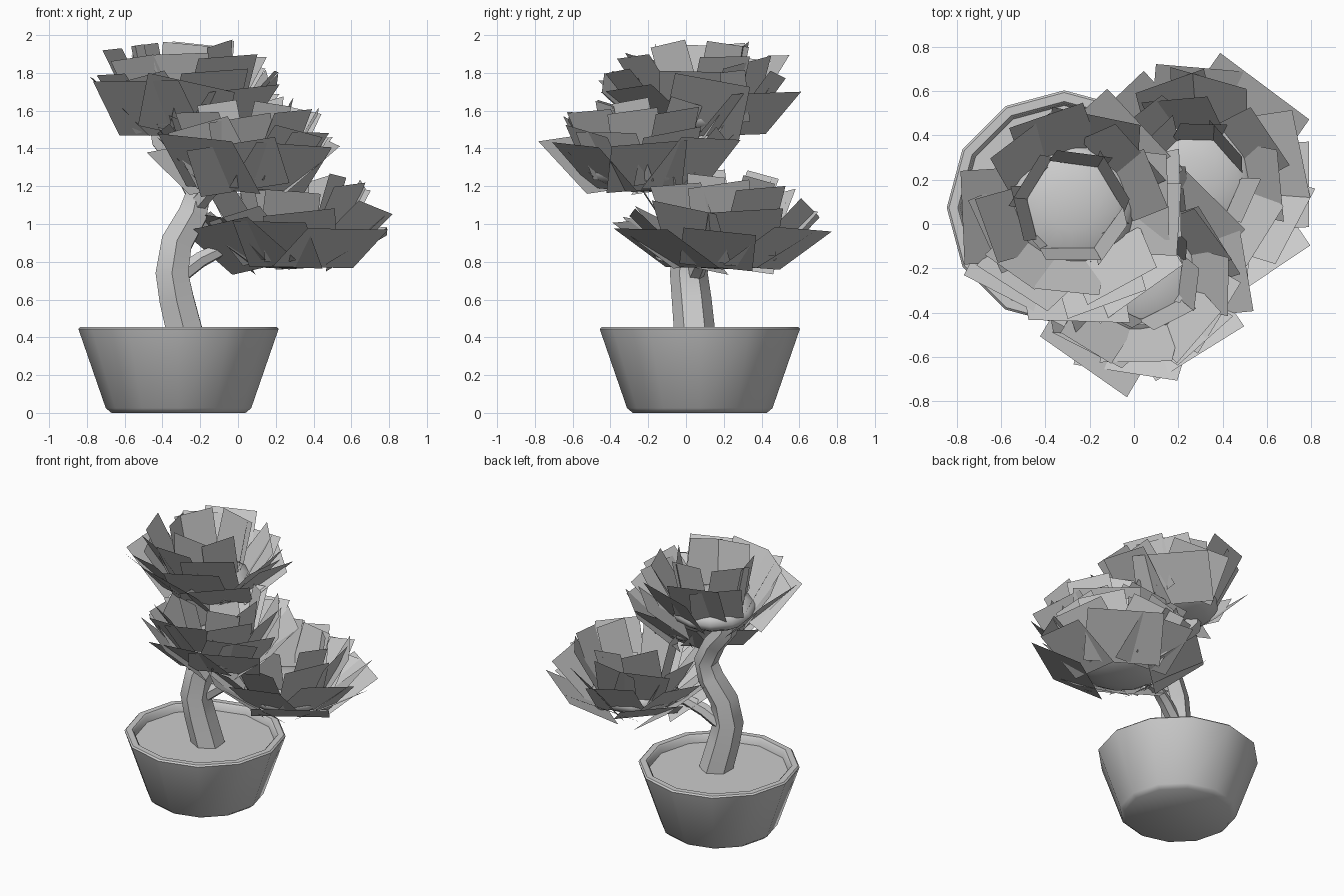
import bpy, bmesh, math, random
from mathutils import Vector, Matrix

cube = bpy.data.objects.get("Cube")
if cube:
    bpy.data.objects.remove(cube, do_unlink=True)
random.seed(5)

grey = bpy.data.materials.new("plain grey")
grey.use_nodes = True
GREY = (0.6, 0.6, 0.6, 1)
grey.diffuse_color = GREY
grey.node_tree.nodes["Principled BSDF"].inputs["Base Color"].default_value = GREY


def make_object(name, bm, smooth_angle=None):
    mesh = bpy.data.meshes.new(name)
    bm.to_mesh(mesh)
    bm.free()
    mesh.materials.append(grey)
    obj = bpy.data.objects.new(name, mesh)
    bpy.context.collection.objects.link(obj)
    if smooth_angle:
        bpy.ops.object.select_all(action='DESELECT')
        obj.select_set(True)
        bpy.context.view_layer.objects.active = obj
        bpy.ops.object.shade_smooth_by_angle(angle=math.radians(smooth_angle))


def loft(bm, rings, cap_end=True):
    """Join equal rings of points with quads and cap the start."""
    loops = [[bm.verts.new(p) for p in ring] for ring in rings]
    n = len(loops[0])
    for a, b in zip(loops, loops[1:]):
        for i in range(n):
            j = (i + 1) % n
            bm.faces.new((a[i], a[j], b[j], b[i]))
    bm.faces.new(loops[0][::-1])
    if cap_end:
        bm.faces.new(loops[-1])


def circle(centre, radius, sides, turn=0.0):
    return [Vector(centre) + radius * Vector((math.cos(a), math.sin(a), 0))
            for a in (turn + math.tau * i / sides for i in range(sides))]


# Twelve-sided pot, with a rim and a flat bed of soil inside
POT = Vector((-0.315, 0.073, 0))
profile = [(0.355, 0), (0.385, 0.025), (0.525, 0.43), (0.53, 0.445),
           (0.52, 0.455), (0.48, 0.455), (0.47, 0.445), (0.46, 0.39)]
bm = bmesh.new()
loft(bm, [circle(POT + Vector((0, 0, z)), r, 12) for r, z in profile], cap_end=False)
make_object("pot", bm, 43)
bm = bmesh.new()
bm.faces.new([bm.verts.new(p) for p in circle(POT + Vector((0, 0, 0.4)), 0.468, 12)])
make_object("soil", bm)


def limb(name, path, sides):
    """Tapered faceted tube along (x, y, z, radius) points."""
    bm = bmesh.new()
    points = [Vector(p[:3]) for p in path]
    rings = []
    for i, p in enumerate(points):
        way = points[min(i + 1, len(points) - 1)] - points[max(i - 1, 0)]
        spin = Vector((0, 0, 1)).rotation_difference(way)
        rings.append([p + spin @ v
                      for v in circle((0, 0, 0), path[i][3], sides, math.pi / 6)])
    loft(bm, rings)
    make_object(name, bm, 30)


# Trunk and side branches
limb("trunk", [(-0.27, 0.05, 0.38, 0.11), (-0.325, 0.03, 0.6, 0.105),
               (-0.35, 0.015, 0.74, 0.1), (-0.325, 0.03, 0.9, 0.095),
               (-0.24, 0.06, 1.05, 0.088), (-0.21, 0.07, 1.17, 0.08),
               (-0.29, 0.09, 1.32, 0.075), (-0.4, 0.1, 1.45, 0.07),
               (-0.42, 0.1, 1.55, 0.06)], 6)
limb("low_branch", [(-0.32, 0.04, 0.72, 0.05), (-0.2, 0.08, 0.81, 0.045),
                    (-0.08, 0.12, 0.87, 0.04), (0.2, 0.18, 0.88, 0.035)], 6)
limb("front_branch", [(-0.22, 0.04, 1.1, 0.05), (-0.14, -0.04, 1.19, 0.045),
                      (0.0, -0.15, 1.25, 0.04)], 6)

# Leaf rings: count, start radius, start height, tilt, length, width
RINGS = [(8, 0.20, -0.10, 35, 0.40, 0.45),
         (8, 0.23, -0.05, 45, 0.36, 0.38),
         (8, 0.23, 0.02, 60, 0.35, 0.31),
         (6, 0.19, 0.09, 78, 0.31, 0.24),
         (7, 0.18, 0.02, 70, 0.14, 0.07)]


def foliage(name, centre, size, steeper, turn, bare=None):
    """Smooth flattened core in an open rosette of leaf cards, the outer ring
    starting at 'turn'; the two outer rings leave the heading 'bare' open."""
    place = Matrix.Translation(centre)
    bm = bmesh.new()
    bmesh.ops.create_uvsphere(bm, u_segments=12, v_segments=8, radius=1,
                              matrix=place @ Matrix.Diagonal((0.29, 0.29, 0.11, 1)))
    make_object(name + "_core", bm, 60)

    bm = bmesh.new()
    for ring, (count, start, z, tilt, length, width) in enumerate(RINGS):
        for i in range(count):
            heading = turn + math.tau * (i + ring / 2) / count + random.uniform(-0.2, 0.2)
            pitch = math.radians(tilt + steeper * (ring < 2) + random.uniform(-4, 4))
            long = length * size * random.uniform(0.9, 1.08)
            wide = width * size * random.uniform(0.85, 1.15)
            if bare is not None and ring < 2 and math.cos(heading - bare) > 0.8:
                continue
            card = (place @ Matrix.Rotation(heading, 4, 'Z')
                    @ Matrix.Translation((start * size, 0, z))
                    @ Matrix.Rotation(-pitch, 4, 'Y')
                    @ Matrix.Rotation(random.uniform(-0.25, 0.25), 4, 'Z')
                    @ Matrix.Rotation(random.uniform(-0.15, 0.15), 4, 'X'))
            corners = [(0, -wide / 2, 0), (long, -wide / 2, 0),
                       (long, wide / 2, 0), (0, wide / 2, 0)]
            bm.faces.new([bm.verts.new(card @ Vector(c)) for c in corners])
    make_object(name + "_leaves", bm)


foliage("top_foliage", (-0.28, 0.08, 1.57), 1.0, 7, math.radians(-130), math.radians(135))
foliage("front_foliage", (0.03, -0.23, 1.28), 0.95, 9, math.radians(-90))
foliage("low_foliage", (0.27, 0.19, 0.87), 1.0, 0, 0)
